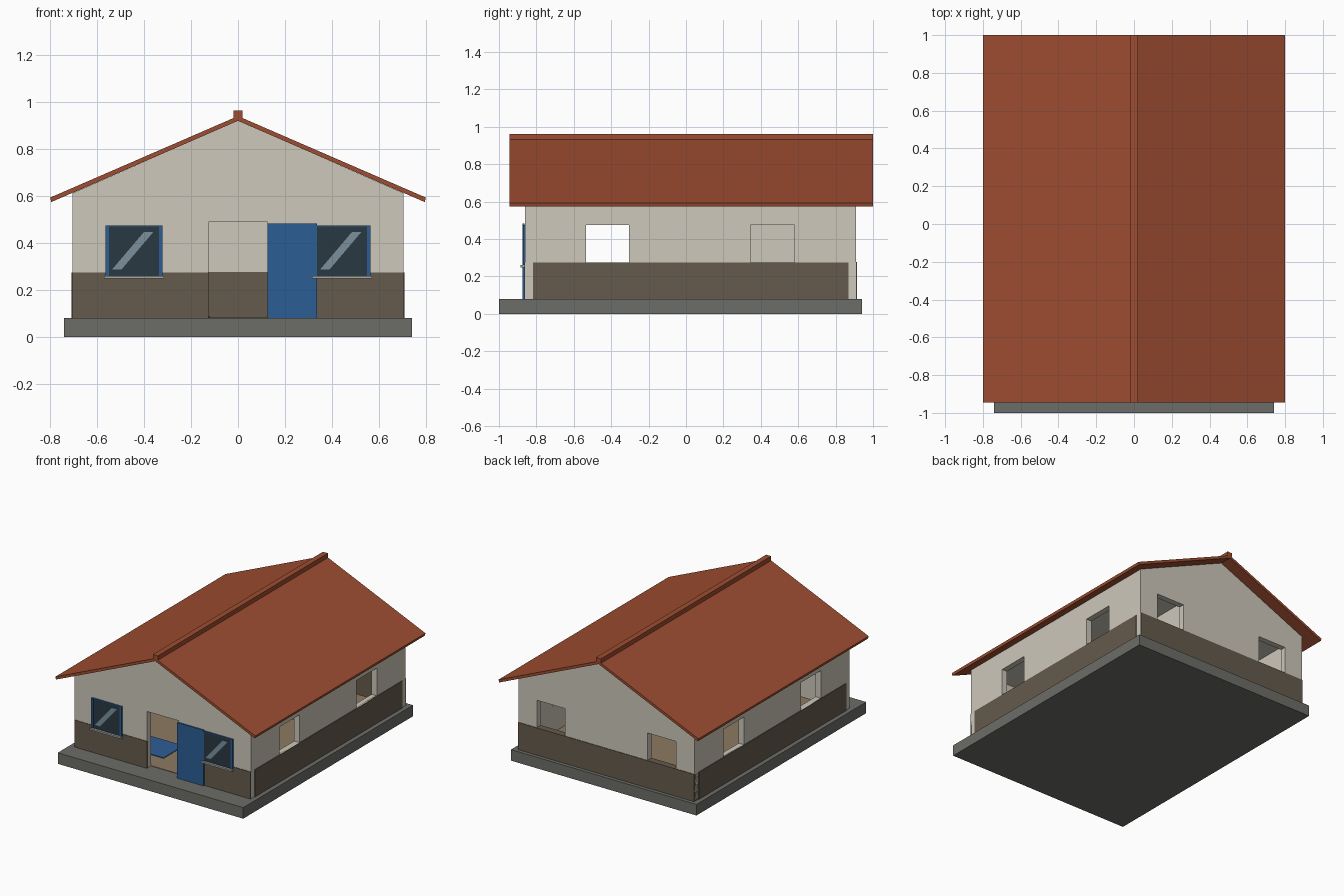
import bpy, bmesh

if "Cube" in bpy.data.objects:
    bpy.data.objects.remove(bpy.data.objects["Cube"])


def material(name, rgb):
    m = bpy.data.materials.new(name)
    m.diffuse_color = [(c / 255) ** 2.2 for c in rgb] + [1]
    m.use_nodes = True
    m.node_tree.nodes["Principled BSDF"].inputs["Base Color"].default_value = m.diffuse_color
    return m


CREAM = material("plaster", (204, 199, 186))
BROWN = material("dado_brown", (102, 91, 78))
RED = material("roof_red", (156, 78, 52))
GREY = material("concrete", (108, 108, 104))
BLUE = material("blue_paint", (48, 94, 148))
TAN = material("floor_tan", (140, 120, 98))
GLASS = material("dark_glass", (46, 59, 68))
SHINE = material("glass_shine", (122, 143, 155))
SILL = material("sill_stone", (165, 165, 160))


def prism(name, outline, y0, y1, mat):
    """Extrude an (x, z) outline along y."""
    bm = bmesh.new()
    face = bm.faces.new([bm.verts.new((x, y0, z)) for x, z in outline])
    new = bmesh.ops.extrude_face_region(bm, geom=[face])["geom"]
    bmesh.ops.translate(bm, vec=(0, y1 - y0, 0),
                        verts=[g for g in new if isinstance(g, bmesh.types.BMVert)])
    bmesh.ops.recalc_face_normals(bm, faces=bm.faces)
    me = bpy.data.meshes.new(name)
    bm.to_mesh(me)
    bm.free()
    ob = bpy.data.objects.new(name, me)
    bpy.context.collection.objects.link(ob)
    if mat:
        me.materials.append(mat)
    return ob


def box(name, x, y, z, mat=None):
    return prism(name, [(x[0], z[0]), (x[1], z[0]), (x[1], z[1]), (x[0], z[1])], y[0], y[1], mat)


def cut(target, x, y, z):
    """Cut a box-shaped hole and drop the cutter."""
    cutter = box("cutter", x, y, z)
    cutter.hide_render = True
    mod = target.modifiers.new("hole", 'BOOLEAN')
    mod.operation, mod.solver, mod.object = 'DIFFERENCE', 'EXACT', cutter
    bpy.context.view_layer.objects.active = target
    bpy.ops.object.modifier_apply(modifier=mod.name)
    bpy.data.objects.remove(cutter)


WX, Y0, Y1, T = 0.705, -0.86, 0.91, 0.042   # wall half width, front, back, thickness
BASE, DADO, HEAD = 0.08, 0.275, 0.475       # floor level, dado top, window head

# Foundation and floor
box("foundation", (-0.742, 0.742), (-1, 0.94), (0, BASE), GREY)
box("floor", (-WX + T, WX - T), (Y0 + T, Y1 - T), (BASE, BASE + 0.003), TAN)
box("rug", (-0.45, -0.12), (-0.68, -0.45), (BASE, BASE + 0.008), BLUE)

# Gabled walls, hollowed out, with door and window openings
walls = prism("walls", [(-WX, BASE), (WX, BASE), (WX, 0.612), (0, 0.921), (-WX, 0.612)], Y0, Y1, CREAM)
cut(walls, (-WX + T, WX - T), (Y0 + T, Y1 - T), (0, 0.59))
cut(walls, (-0.125, 0.125), (Y0 - 0.1, Y0 + 0.1), (0, 0.49))
for wy in ((-0.535, -0.305), (0.345, 0.58)):
    cut(walls, (-1, -0.6), wy, (DADO, HEAD))
    cut(walls, (0.6, 1), wy, (DADO, HEAD))
for wx in ((-0.557, -0.33), (0.33, 0.557)):
    cut(walls, wx, (Y0 - 0.1, Y0 + 0.1), (DADO, HEAD))
    cut(walls, wx, (Y1 - 0.1, Y1 + 0.1), (DADO, HEAD))

# Partition in the rear room
box("partition", (0.2, 0.23), (0.3, Y1 - T), (BASE, 0.59), CREAM)

# Brown dado bands
box("back_dado", (-WX, WX), (Y1 - T - 0.004, Y1 + 0.004), (BASE, DADO + 0.002), BROWN)
for s, side in ((-1, "left"), (1, "right")):
    box(side + "_dado", sorted((s * (WX - 0.01), s * (WX + 0.005))), (Y0 + T, Y1 - T), (BASE, DADO), BROWN)
    box(side + "_front_dado", sorted((s * 0.125, s * WX)), (Y0 - 0.004, Y0 + 0.01), (BASE, DADO), BROWN)

# Roof slopes and ridge cap
for s, side in ((-1, "left"), (1, "right")):
    prism(side + "_roof", [(0, 0.92), (s * 0.795, 0.574), (s * 0.8, 0.593), (0, 0.94)], -0.945, 1, RED)
box("ridge_cap", (-0.02, 0.02), (-0.945, 1), (0.93, 0.963), RED)

# Door leaf folded back against the wall
box("door_leaf", (0.125, 0.336), (Y0 - 0.014, Y0 - 0.004), (BASE, 0.482), BLUE)

# Front windows: glass, frame strips, shine and sill
for c, side in ((-0.443, "left"), (0.443, "right")):
    box(side + "_glass", (c - 0.11, c + 0.11), (Y0 - 0.008, Y0), (0.26, 0.473), GLASS)
    for s in (-1, 1):
        box(side + "_window_frame", sorted((c + s * 0.106, c + s * 0.122)),
            (Y0 - 0.012, Y0), (0.26, 0.475), BLUE)
    box(side + "_frame_top", (c - 0.122, c + 0.122), (Y0 - 0.012, Y0), (0.47, 0.475), BLUE)
    prism(side + "_shine", [(c - 0.093, 0.287), (c - 0.053, 0.287), (c + 0.083, 0.447), (c + 0.043, 0.447)],
          Y0 - 0.010, Y0 - 0.006, SHINE)
    box(side + "_sill", (c - 0.127, c + 0.127), (Y0 - 0.024, Y0), (0.248, 0.26), SILL)
